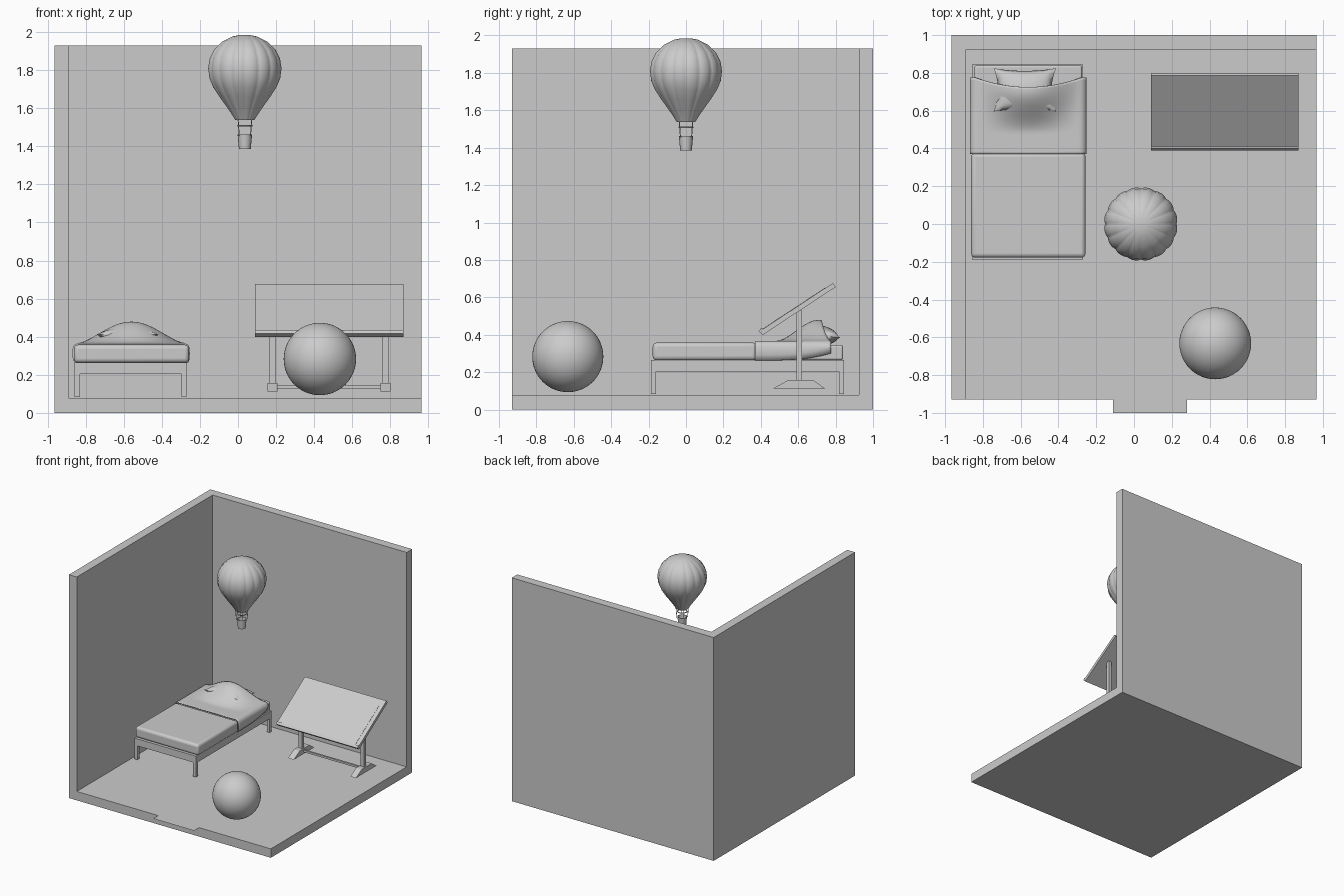
import bpy, bmesh, math
from mathutils import Vector, Matrix

if "Cube" in bpy.data.objects:
    bpy.data.objects.remove(bpy.data.objects["Cube"])


def add(name, verts, faces, smooth=None):
    me = bpy.data.meshes.new(name)
    me.from_pydata([tuple(v) for v in verts], [], faces)
    bm = bmesh.new()
    bm.from_mesh(me)
    bmesh.ops.remove_doubles(bm, verts=bm.verts, dist=1e-5)
    bmesh.ops.recalc_face_normals(bm, faces=bm.faces)
    bm.to_mesh(me)
    bm.free()
    ob = bpy.data.objects.new(name, me)
    bpy.context.collection.objects.link(ob)
    if smooth:
        bpy.ops.object.select_all(action='DESELECT')
        ob.select_set(True)
        bpy.context.view_layer.objects.active = ob
        bpy.ops.object.shade_smooth_by_angle(angle=math.radians(smooth))
    return ob


BOX = [(0, 1, 3, 2), (4, 6, 7, 5), (0, 4, 5, 1), (2, 3, 7, 6), (0, 2, 6, 4), (1, 5, 7, 3)]


def box(name, x, y, z, bevel=0):
    ob = add(name, [(a, b, c) for a in x for b in y for c in z], BOX, 40 if bevel else None)
    if bevel:
        m = ob.modifiers.new("round", 'BEVEL')
        m.width, m.segments = bevel, 4
    return ob


def grid(name, rows, close=False, smooth=40):
    n, k = len(rows), len(rows[0])
    faces = [(i * k + j, i * k + (j + 1) % k, (i + 1) * k + (j + 1) % k, (i + 1) * k + j)
             for i in range(n - 1) for j in range(k if close else k - 1)]
    return add(name, [p for r in rows for p in r], faces, smooth)


def rod(name, a, b, r, n=8):
    a, b = Vector(a), Vector(b)
    q = (b - a).to_track_quat('Z', 'Y')
    ring = [q @ Vector((r * math.cos(t * math.tau / n), r * math.sin(t * math.tau / n), 0)) for t in range(n)]
    faces = [(i, (i + 1) % n, n + (i + 1) % n, n + i) for i in range(n)]
    faces += [tuple(range(n)), tuple(range(n, 2 * n))]
    return add(name, [a + p for p in ring] + [b + p for p in ring], faces, 50)


# Room: floor and two walls cut from one block
room = box("room_shell", (-.965, .965), (-.93, 1), (0, 1.93))
cut = box("room_cutter", (-.89, 1.5), (-1.5, .925), (.077, 2.5))
cut.hide_render = True
m = room.modifiers.new("hollow", 'BOOLEAN')
m.operation, m.object, m.solver = 'DIFFERENCE', cut, 'EXACT'
bpy.context.view_layer.objects.active = room
bpy.ops.object.modifier_apply(modifier=m.name)
bpy.data.objects.remove(cut)

# Flat wall panels and doormat
for name, x0, x1, z0, z1, y in (("wall_panel_wide", -.74, .80, 1.275, 1.66, .9245),
                                ("wall_panel_upper", -.54, .61, 1.275, 1.66, .924),
                                ("wall_panel_lower", -.54, .61, .79, 1.17, .924)):
    add(name, [(x0, y, z0), (x1, y, z0), (x1, y, z1), (x0, y, z1)], [(0, 1, 2, 3)])
add("doormat", [(-.11, -1, .0775), (.28, -1, .0775), (.28, -.88, .0775), (-.11, -.88, .0775)], [(0, 1, 2, 3)])

# Bed frame and mattress
box("bed_frame", (-.858, -.27), (-.188, .845), (.203, .264))
for i, x in enumerate((-.858, -.297)):
    for j, y in enumerate((-.188, .818)):
        box(f"bed_leg_{i}{j}", (x, x + .027), (y, y + .027), (.083, .203))
box("mattress", (-.845, -.275), (-.165, .84), (.264, .345), .012)
box("blanket", (-.862, -.257), (-.178, .378), (.263, .358), .022)

# Cover: sheet wrapped round the mattress, rising over the pillow
CX, HW = -.56, .305
rows = []
for i in range(29):
    v = i / 28
    ramp = min(1, max(0, (v - .3) / .65))
    ramp = ramp * ramp * (3 - 2 * ramp)
    row = []
    low = .262 + .04 * v ** 3
    for j in range(33):
        s = -1 + j / 16
        x = CX + (HW - .025) * s
        y = .37 + v * (.355 + .05 * s * s)
        z = .363 + .112 * ramp * math.cos(s * math.pi / 2) ** 1.5 if abs(s) < 1 else .363
        row.append((x, y, z))
    side = [(HW - .03, low), (HW - .008, low + .005), (HW, low + .03), (HW, .335), (HW - .008, .354)]
    y = .37 + v * .405
    left = [(CX - a, y, b) for a, b in side]
    right = [(CX + a, y, b) for a, b in reversed(side)]
    rows.append(left + row + right)
cover = grid("bed_cover", rows, smooth=60)
m = cover.modifiers.new("thickness", 'SOLIDIFY')
m.thickness, m.offset = .008, 0

# Pillow: pinched cushion
for_rows = []
for side in (1, -1):
    for i in range(17):
        u = -1 + i / 8
        for_rows.append([])
        for j in range(17):
            w = -1 + j / 8
            px, py = u * (1 - .14 * (1 - w * w)), w * (1 - .12 * (1 - u * u))
            t = math.sqrt(max(0, (1 - u * u) * (1 - w * w)))
            for_rows[-1].append(Vector((px * .165, py * .115, side * .052 * t)))
tilt = Matrix.Translation((-.578, .71, .398)) @ Matrix.Rotation(-.12, 4, 'X')
verts = [tilt @ p for r in for_rows for p in r]
faces = [(o + i * 17 + j, o + i * 17 + j + 1, o + i * 17 + j + 18, o + i * 17 + j + 17)
         for o in (0, 289) for i in range(16) for j in range(16)]
add("pillow", verts, faces, 80)

# Drawing table: tilted board, lip, paper, posts, feet and rails


def prism(name, x0, x1, prof):
    n = len(prof)
    v = [(x, y, z) for x in (x0, x1) for y, z in prof]
    f = [(i, (i + 1) % n, n + (i + 1) % n, n + i) for i in range(n)]
    return add(name, v, f + [tuple(range(n)), tuple(range(n, 2 * n))])


prism("table_board", .09, .87, [(.412, .400), (.80, .655), (.785, .676), (.397, .421)])
prism("table_lip", .09, .87, [(.412, .398), (.388, .418), (.403, .436), (.424, .422)])
prism("table_paper", .135, .835, [(.41, .4305), (.745, .6505), (.744, .652), (.409, .432)])
for i, x in enumerate((.181, .775)):
    prism(f"table_foot_{i}", x - .027, x + .027, [(.465, .112), (.745, .112), (.68, .157), (.545, .157)])
    box(f"table_post_{i}", (x - .016, x + .016), (.59, .62), (.15, .53))
box("table_rail", (.2, .76), (.597, .613), (.128, .145))

# Ball
me = bpy.data.meshes.new("ball")
bm = bmesh.new()
bmesh.ops.create_uvsphere(bm, u_segments=48, v_segments=32, radius=.19)
bm.to_mesh(me)
bm.free()
me.shade_smooth()
ball = bpy.data.objects.new("ball", me)
bpy.context.collection.objects.link(ball)
ball.location = (.43, -.632, .283)

# Balloon envelope with sixteen bulging gores
BX = .036
prof = [(0, 1.985), (.03, 1.984), (.065, 1.977), (.12, 1.95), (.163, 1.907), (.187, 1.86), (.195, 1.81),
        (.188, 1.757), (.168, 1.71), (.135, 1.66), (.1, 1.612), (.072, 1.572), (.05, 1.537)]
rows = []
for r, z in prof:
    rows.append([])
    for k in range(128):
        a = k * math.tau / 128
        g = r * (.965 + .035 * abs(math.sin(8 * a)) ** .7)
        rows[-1].append((BX + g * math.cos(a), g * math.sin(a), z))
grid("balloon_envelope", rows, close=True, smooth=40)

# Burner ring, ropes and basket
bpy.ops.mesh.primitive_torus_add(location=(BX, 0, 1.508), major_radius=.037, minor_radius=.004,
                                 major_segments=24, minor_segments=8)
bpy.context.object.name = "balloon_ring"
for i in range(4):
    a = math.pi / 4 + i * math.pi / 2
    c, s = math.cos(a), math.sin(a)
    rod(f"balloon_rope_{i}", (BX + .042 * c, .042 * s, 1.455), (BX + .05 * c, .05 * s, 1.54), .0025)
rows = [[(BX + r * math.cos(k * math.tau / 16), r * math.sin(k * math.tau / 16), z) for k in range(16)]
        for r, z in ((0, 1.385), (.031, 1.385), (.038, 1.463), (.034, 1.463), (.028, 1.392), (0, 1.392))]
grid("balloon_basket", rows, close=True, smooth=40)
